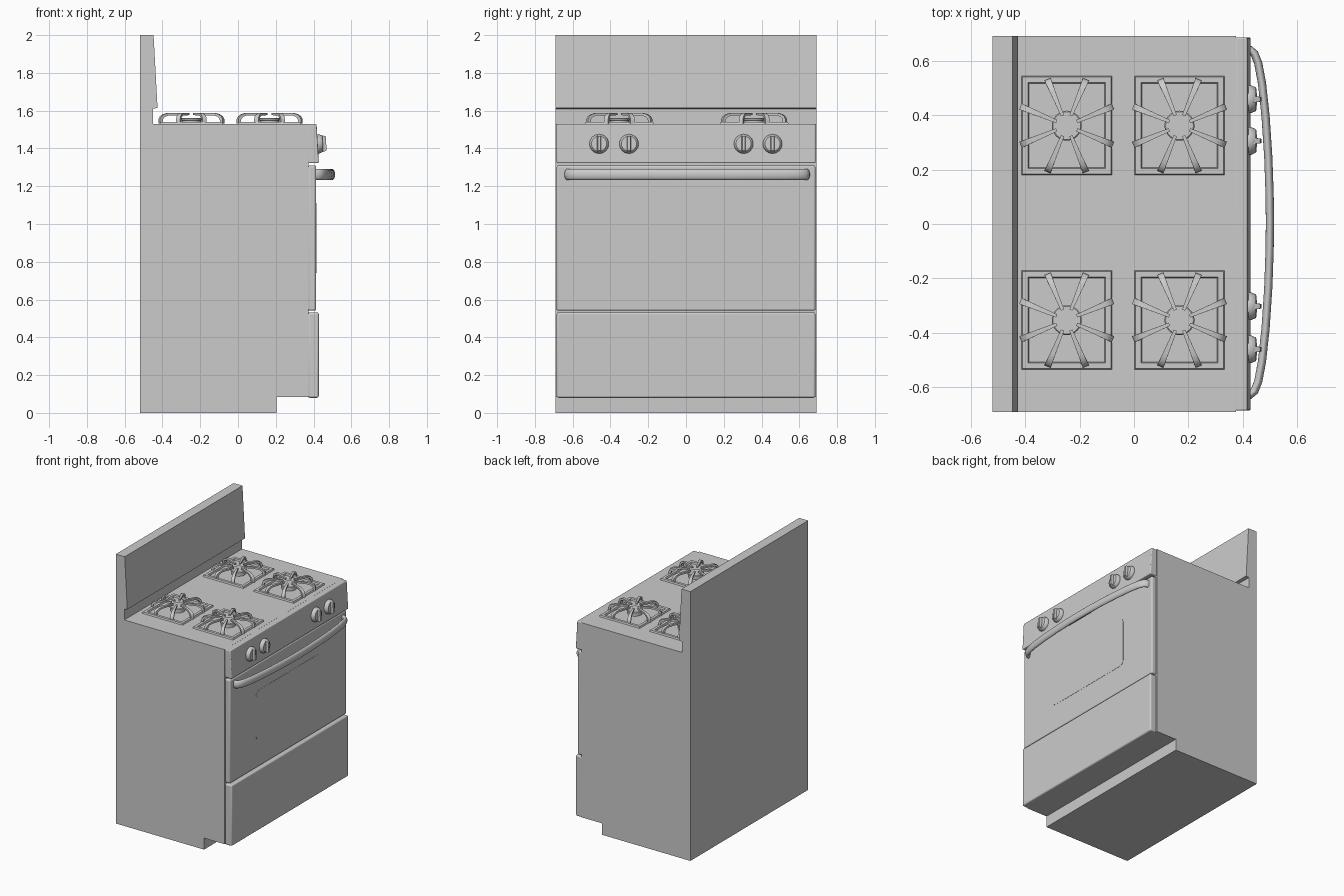
import bpy, bmesh
from math import sin, cos, pi, radians
from mathutils import Vector

if "Cube" in bpy.data.objects:
    bpy.data.objects.remove(bpy.data.objects["Cube"])


def loft(bm, rings):
    """Skin a row of equal-sized rings and cap both ends."""
    vr = [[bm.verts.new(p) for p in ring] for ring in rings]
    n = len(vr[0])
    for a, b in zip(vr, vr[1:]):
        for i in range(n):
            j = (i + 1) % n
            bm.faces.new((a[i], a[j], b[j], b[i]))
    bm.faces.new(vr[0][::-1])
    bm.faces.new(vr[-1])


def finish(name, bm, bevel=0.0, smooth=True, loc=(0, 0, 0)):
    bmesh.ops.recalc_face_normals(bm, faces=bm.faces)
    me = bpy.data.meshes.new(name)
    bm.to_mesh(me)
    bm.free()
    ob = bpy.data.objects.new(name, me)
    ob.location = loc
    bpy.context.collection.objects.link(ob)
    if smooth:
        bpy.ops.object.select_all(action='DESELECT')
        ob.select_set(True)
        bpy.context.view_layer.objects.active = ob
        bpy.ops.object.shade_smooth_by_angle(angle=radians(35))
    if bevel:
        m = ob.modifiers.new("bevel", 'BEVEL')
        m.width, m.segments, m.limit_method = bevel, 3, 'ANGLE'
    return ob


def extrude_y(name, profile, half, bevel=0.0):
    """Extrude an (x, z) profile from -half to half along y."""
    bm = bmesh.new()
    loft(bm, [[(x, y, z) for x, z in profile] for y in (-half, half)])
    return finish(name, bm, bevel, smooth=bool(bevel))


def rect(x0, x1, z0, z1):
    return [(x0, z0), (x1, z0), (x1, z1), (x0, z1)]


# Cabinet with toe kick and sloping back guard
extrude_y("body", [(-.52, 0), (.205, 0), (.205, .085), (.374, .085), (.374, 1.53),
                   (-.45, 1.53), (-.45, 1.61), (-.426, 1.615), (-.447, 2), (-.52, 2)], .691)

# Front panels
extrude_y("control_panel", [(.37, 1.322), (.428, 1.322), (.416, 1.53), (.37, 1.53)], .685, .006)
extrude_y("oven_door", rect(.37, .414, .541, 1.31), .685, .01)
extrude_y("drawer", rect(.37, .428, .08, .532), .685, .01)

# Oven window: thin rounded plate
hy, z0, z1, r = .38, .74, 1.11, .04
outline = []
for cy, cz, start in ((hy - r, z1 - r, 0), (r - hy, z1 - r, 90), (r - hy, z0 + r, 180), (hy - r, z0 + r, 270)):
    for k in range(7):
        a = radians(start + 15 * k)
        outline.append((cy + r * cos(a), cz + r * sin(a)))
bm = bmesh.new()
loft(bm, [[(x, y, z) for y, z in outline] for x in (.41, .4155)])
finish("oven_window", bm)

# Bowed handle with an oval section
half_path = [(.405, .636), (.425, .634), (.442, .62), (.456, .585), (.47, .51),
             (.483, .39), (.493, .24), (.498, .1)]
path = [Vector((x, -y, 1.262)) for x, y in half_path] + [Vector((.499, 0, 1.262))]
path += [Vector((x, y, 1.262)) for x, y in reversed(half_path)]
rings = []
for i, p in enumerate(path):
    t = (path[min(i + 1, len(path) - 1)] - path[max(i - 1, 0)]).normalized()
    side = t.cross(Vector((0, 0, 1)))
    rings.append([p + side * .015 * cos(a) + Vector((0, 0, .029 * sin(a)))
                  for a in [2 * pi * k / 20 for k in range(20)]])
bm = bmesh.new()
loft(bm, rings)
finish("door_handle", bm, loc=(0, .006, 0))

# Knobs: tapered disc with a raised grip bar
bm = bmesh.new()
loft(bm, [[(x, rad * cos(2 * pi * k / 32), rad * sin(2 * pi * k / 32)) for k in range(32)]
          for x, rad in ((-.005, .051), (.008, .051), (.024, .044), (.027, .04))])
loft(bm, [[(x, y, z) for y, z in rect(-w, w, -h, h)]
          for x, w, h in ((.01, .012, .047), (.04, .009, .04), (.045, .007, .036))])
knob = finish("knob", bm)
for i, y in enumerate((-.46, -.302, .305, .458)):
    ob = knob if i == 0 else bpy.data.objects.new("knob", knob.data)
    if i:
        bpy.context.collection.objects.link(ob)
    ob.location = (.422, y, 1.424)
    ob.rotation_euler.y = radians(-3)

# Grate: bevelled square frame and eight arched fingers
bm = bmesh.new()
sections = [(0, 0), (.004, .011), (.024, .011), (.028, 0)]
loops = [[bm.verts.new((sx * (.166 - d), sy * (.182 - d), z))
          for sx, sy in ((-1, -1), (1, -1), (1, 1), (-1, 1))] for d, z in sections]
for a, b in zip(loops, loops[1:] + loops[:1]):
    for i in range(4):
        j = (i + 1) % 4
        bm.faces.new((a[i], a[j], b[j], b[i]))
outer = [(.184, .002), (.184, .025), (.176, .04), (.16, .051), (.135, .058), (.04, .058)]
inner = [(.168, .002), (.168, .021), (.163, .031), (.152, .039), (.132, .045), (.04, .046)]
for k in range(8):
    a = radians(22.5 + 45 * k)
    u, v = Vector((cos(a), sin(a), 0)), Vector((-sin(a), cos(a), 0))
    rings = []
    for (ro, zo), (ri, zi) in zip(outer, inner):
        w = .006 + .006 * (ro - .04) / .144
        rings.append([u * rr + v * s * w + Vector((0, 0, z))
                      for rr, z, s in ((ro, zo, -1), (ro, zo, 1), (ri, zi, 1), (ri, zi, -1))])
    loft(bm, rings)
grate = finish("grate", bm)

# Burner: wide base and round cap
bm = bmesh.new()
loft(bm, [[(rad * cos(2 * pi * k / 32), rad * sin(2 * pi * k / 32), z) for k in range(32)]
          for rad, z in ((.05, 0), (.05, .018), (.055, .02), (.055, .028), (.051, .032))])
burner = finish("burner", bm)

# Place the four hob units
spots = [(x, y) for x in (-.247, .167) for y in (-.353, .361)]
for part in (grate, burner):
    for i, (x, y) in enumerate(spots):
        ob = part if i == 0 else bpy.data.objects.new(part.name, part.data)
        if i:
            bpy.context.collection.objects.link(ob)
        ob.location = (x, y, 1.53)
